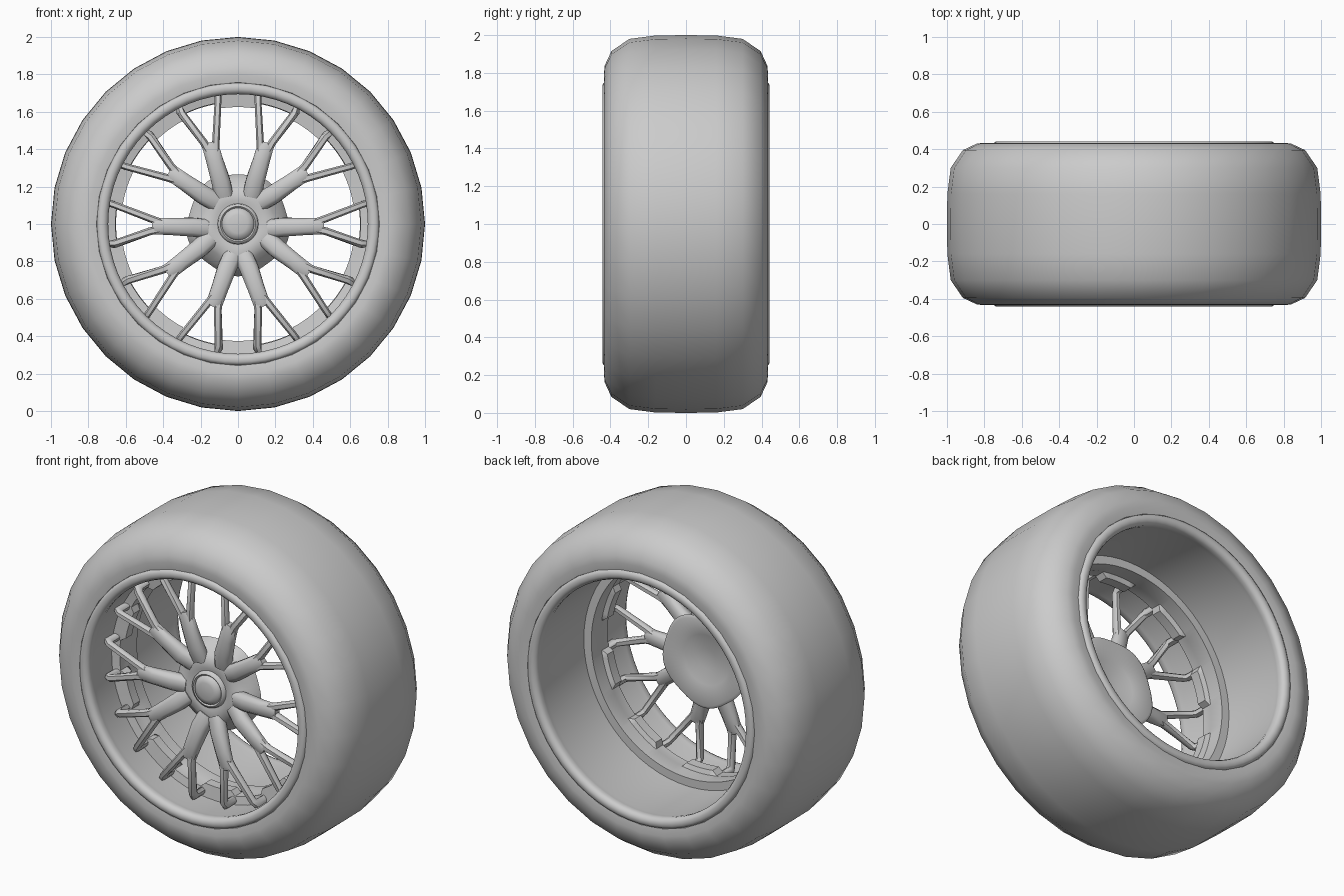
import bpy, bmesh
from math import sin, cos, pi, radians
from mathutils import Vector, Matrix

if "Cube" in bpy.data.objects:
    bpy.data.objects.remove(bpy.data.objects["Cube"])

CENTRE = Vector((0, 0, 1))


def finish(name, bm, angle=40):
    bmesh.ops.remove_doubles(bm, verts=bm.verts, dist=1e-5)
    bmesh.ops.recalc_face_normals(bm, faces=bm.faces)
    me = bpy.data.meshes.new(name)
    bm.to_mesh(me)
    bm.free()
    ob = bpy.data.objects.new(name, me)
    bpy.context.collection.objects.link(ob)
    bpy.ops.object.select_all(action='DESELECT')
    ob.select_set(True)
    bpy.context.view_layer.objects.active = ob
    bpy.ops.object.shade_smooth_by_angle(angle=radians(angle))
    return ob


def lathe(name, profile, seg, closed=False, wave=lambda a: 0, angle=40):
    """Spin (radius, y, wave amount) points around the wheel axle."""
    bm = bmesh.new()
    rings = []
    for p in profile:
        amp = p[2] if len(p) > 2 else 0
        ring = []
        for i in range(seg):
            a = 2 * pi * i / seg
            r = p[0] + amp * wave(a)
            ring.append(bm.verts.new(CENTRE + Vector((r * sin(a), p[1], r * cos(a)))))
        rings.append(ring)
    pairs = list(zip(rings, rings[1:]))
    if closed:
        pairs.append((rings[-1], rings[0]))
    for r0, r1 in pairs:
        for i in range(seg):
            j = (i + 1) % seg
            bm.faces.new((r0[i], r0[j], r1[j], r1[i]))
    return finish(name, bm, angle)


def sweep(bm, path, matrix):
    """Rounded bar along (x, radial, y, width, depth) points."""
    pts = [Vector((p[0], p[2], p[1])) for p in path]
    n = len(pts)
    rings = []
    for i, p in enumerate(path):
        d0 = (pts[i] - pts[max(i - 1, 0)]).normalized()
        d1 = (pts[min(i + 1, n - 1)] - pts[i]).normalized()
        t = (d0 + d1).normalized()
        side = Vector((1, 0, 0))
        side = (side - t * t.x).normalized()
        norm = side.cross(t)
        ring = []
        for u, v in ((.5, .22), (.28, .5), (-.28, .5), (-.5, .22),
                     (-.5, -.22), (-.28, -.5), (.28, -.5), (.5, -.22)):
            co = pts[i] + side * u * p[3] + norm * v * p[4]
            ring.append(bm.verts.new(CENTRE + matrix @ co))
        rings.append(ring)
    for r0, r1 in zip(rings, rings[1:]):
        for i in range(8):
            j = (i + 1) % 8
            bm.faces.new((r0[i], r0[j], r1[j], r1[i]))
    bm.faces.new(rings[0])
    bm.faces.new(rings[-1])


# Tyre: rounded section, bead to bead
half = [(.75, -.405), (.757, -.428), (.80, -.434), (.84, -.43), (.915, -.395),
        (.98, -.30), (.998, -.16)]
tyre = half + [(1.0, 0)] + [(r, -y) for r, y in reversed(half)]
lathe("tyre", tyre, 32, angle=60)

# Rim barrel with rolled lips on both edges
lip = [(.757, -.415), (.752, -.432), (.738, -.441), (.718, -.441), (.702, -.432),
       (.694, -.415), (.696, -.39), (.702, -.36)]
lathe("rim_barrel", lip + [(r, -y) for r, y in reversed(lip)], 64, angle=60)

# Inner mounting ring with ten pads between the spoke ends


def pads(a):
    d = (a + radians(18)) % radians(36) - radians(18)
    return 1 if abs(d) < radians(8.2) else 0


lathe("mounting_ring", [(.702, -.20), (.655, -.19, -.03), (.655, -.13, -.03),
                        (.652, -.12), (.652, -.03), (.702, -.03)],
      180, wave=pads, angle=35)

# Hub: five-lobed body, lobes fall between the notches
lathe("hub", [(0, -.265), (.10, -.265), (.125, -.275), (.185, -.268, -.012),
              (.215, -.25, -.02), (.25, -.215, -.008), (.272, -.17, -.008),
              (.255, -.16, -.008), (.15, -.19), (.06, -.205), (0, -.21)],
      60, wave=lambda a: cos(5 * a), angle=50)

# Centre cap
lathe("centre_cap", [(.112, -.255), (.105, -.287), (.094, -.292), (.086, -.284),
                     (.078, -.300), (.05, -.308), (0, -.310)], 32, angle=60)

# Forked spokes: five mirrored pairs, ends bent back to the mounting ring
stem = [(.075, .15, -.245, .10, .07), (.092, .23, -.268, .10, .08),
        (.125, .34, -.28, .09, .065), (.147, .415, -.285, .088, .05),
        (.153, .435, -.285, .07, .04)]
inner_prong = [(.122, .36, -.282, .045, .05), (.118, .44, -.286, .04, .045),
               (.107, .655, -.282, .036, .042), (.107, .674, -.268, .036, .048),
               (.106, .672, -.09, .036, .036)]
outer_prong = [(.145, .37, -.282, .045, .05), (.182, .435, -.286, .042, .045),
               (.298, .585, -.282, .04, .042), (.309, .602, -.268, .04, .048),
               (.308, .602, -.09, .04, .036)]

for k in range(5):
    for s, label in ((1, "right"), (-1, "left")):
        bm = bmesh.new()
        m = Matrix.Rotation(radians(72 * k), 3, 'Y') @ Matrix.Diagonal((s, 1, 1))
        for path in (stem, inner_prong, outer_prong):
            sweep(bm, path, m)
        finish(f"spoke_{label}_{k + 1}", bm, 50)
